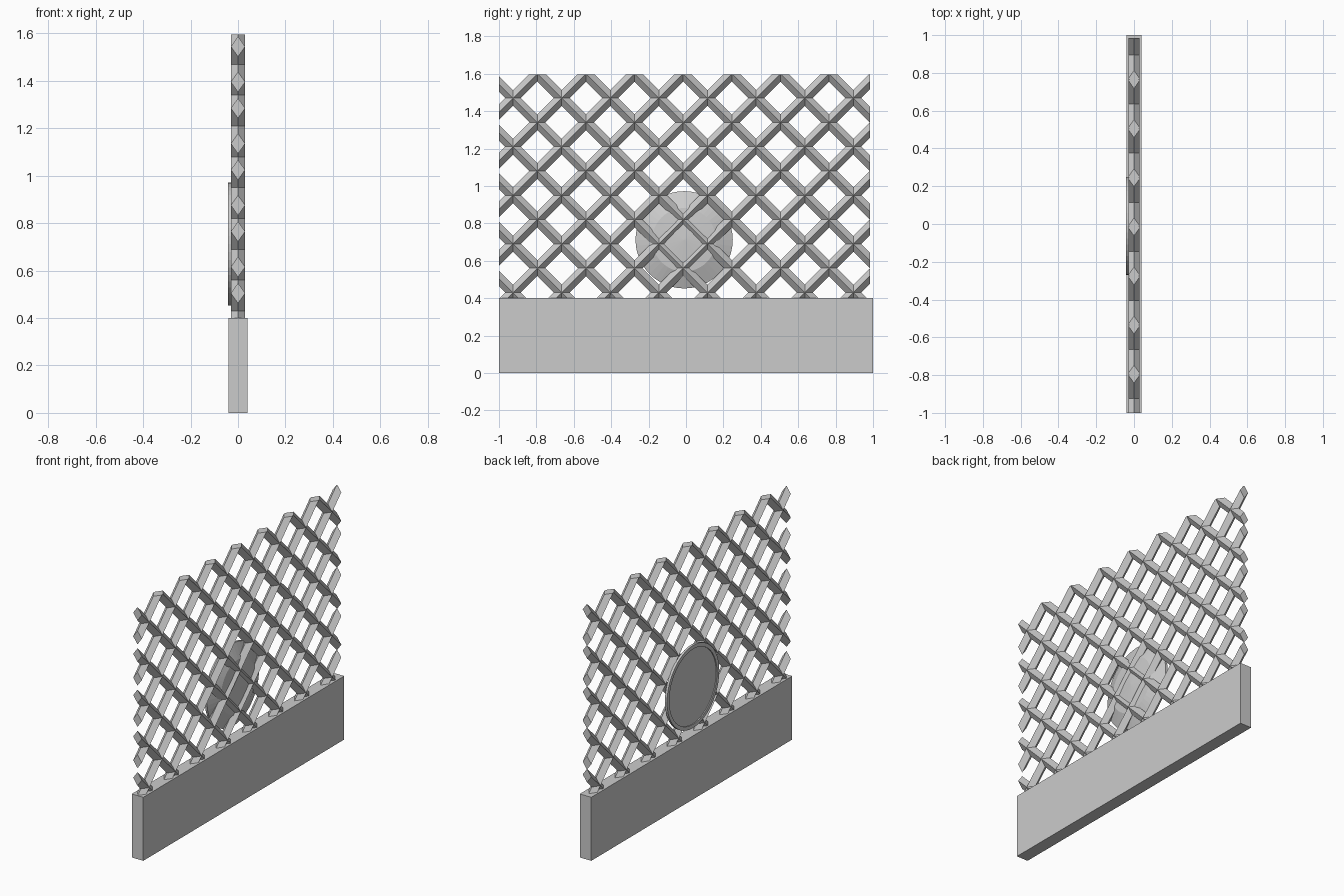
import bpy, bmesh, math
from mathutils import Matrix, Vector

if "Cube" in bpy.data.objects:
    bpy.data.objects.remove(bpy.data.objects["Cube"])


def finish(bm, name):
    bmesh.ops.recalc_face_normals(bm, faces=bm.faces)
    mesh = bpy.data.meshes.new(name)
    bm.to_mesh(mesh)
    bm.free()
    obj = bpy.data.objects.new(name, mesh)
    bpy.context.collection.objects.link(obj)
    return obj


# solid base wall
bm = bmesh.new()
bmesh.ops.create_cube(bm, size=1, matrix=Matrix.Translation((0, 0, 0.2))
                      @ Matrix.Diagonal((0.08, 2, 0.4, 1)))
finish(bm, "base_wall")

# diagonal square bars, standing on edge
bm = bmesh.new()
for angle, start in ((-45, -0.615), (45, 0.585)):
    for k in range(-9, 10):
        m = (Matrix.Translation((0, start + 0.26 * k, 1))
             @ Matrix.Rotation(math.radians(angle), 4, 'X'))
        bmesh.ops.create_cone(bm, cap_ends=True, segments=4, radius1=0.03,
                              radius2=0.03, depth=8, matrix=m)

# trim the lattice to its rectangle and cap the cut ends
for co, no in (((0, -1, 0), (0, -1, 0)), ((0, 0.985, 0), (0, 1, 0)),
               ((0, 0, 0.4), (0, 0, -1)), ((0, 0, 1.595), (0, 0, 1))):
    geom = bm.verts[:] + bm.edges[:] + bm.faces[:]
    cut = bmesh.ops.bisect_plane(bm, geom=geom, dist=1e-6, plane_co=Vector(co),
                                 plane_no=Vector(no), clear_outer=True)
    edges = [e for e in cut["geom_cut"] if isinstance(e, bmesh.types.BMEdge)]
    bmesh.ops.edgeloop_fill(bm, edges=edges)
finish(bm, "lattice")

# round plate with a raised rim, bulging slightly into the lattice
profile = [(0, -0.037), (0.237, -0.037), (0.237, -0.043), (0.26, -0.043),
           (0.26, -0.028), (0.17, 0.008), (0, 0.018)]
bm = bmesh.new()
verts = [bm.verts.new((x, r, 0)) for r, x in profile]
edges = [bm.edges.new(pair) for pair in zip(verts, verts[1:])]
bmesh.ops.spin(bm, geom=verts + edges, cent=(0, 0, 0), axis=(1, 0, 0),
               angle=math.tau, steps=48, use_merge=True)
bmesh.ops.remove_doubles(bm, verts=bm.verts, dist=1e-5)
plate = finish(bm, "round_plate")
plate.location = (0, -0.01, 0.712)
